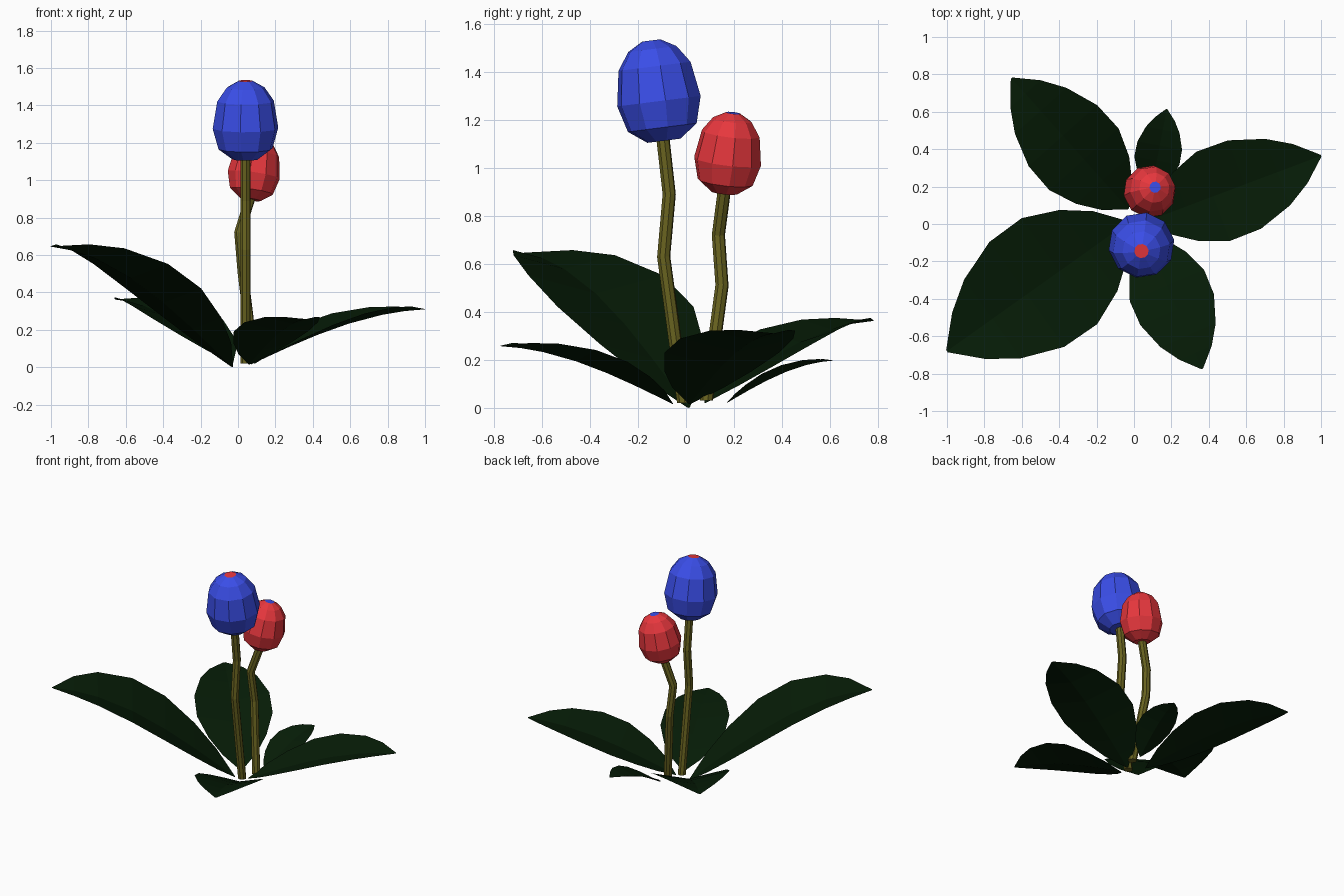
import bpy, math
from mathutils import Vector

if "Cube" in bpy.data.objects:
    bpy.data.objects.remove(bpy.data.objects["Cube"])


def material(name, rgb):
    m = bpy.data.materials.new(name)
    m.diffuse_color = (*rgb, 1)
    m.use_nodes = True
    m.node_tree.nodes["Principled BSDF"].inputs["Base Color"].default_value = m.diffuse_color
    return m


BLUE = material("blue", (0.042, 0.075, 0.8))
RED = material("red", (0.8, 0.038, 0.047))
STEM = material("olive stem", (0.14, 0.125, 0.014))
LEAF = material("dark green", (0.0018, 0.0115, 0.002))


def make(name, verts, faces, mats):
    me = bpy.data.meshes.new(name)
    me.from_pydata(verts, [], faces)
    for m in mats:
        me.materials.append(m)
    ob = bpy.data.objects.new(name, me)
    bpy.context.collection.objects.link(ob)
    return ob


def loft(name, centres, radii, axes, sides, mats):
    """Closed tube through rings; the last face is the top cap."""
    verts, faces = [], []
    for c, r, ax in zip(centres, radii, axes):
        q = Vector((0, 0, 1)).rotation_difference(ax)
        for k in range(sides):
            a = math.tau * (k + 0.25) / sides
            verts.append(c + q @ Vector((r * math.cos(a), r * math.sin(a), 0)))
    for i in range(len(centres) - 1):
        for k in range(sides):
            a, b = i * sides + k, i * sides + (k + 1) % sides
            faces.append((a, b, b + sides, a + sides))
    faces.append(tuple(reversed(range(sides))))
    n = len(verts)
    faces.append(tuple(range(n - sides, n)))
    return make(name, verts, faces, mats)


# Flower buds: lathed profile (radius, height) with a tip of the other colour
BUD = [(0.07, 0), (0.145, 0.055), (0.176, 0.165), (0.152, 0.31),
       (0.102, 0.382), (0.038, 0.418)]


def bud(name, bottom, top, mats):
    bottom, top = Vector(bottom), Vector(top)
    axis = top - bottom
    s = axis.length / 0.42
    ob = loft(name, [bottom + axis * (h / 0.42) for r, h in BUD],
              [r * s for r, h in BUD], [axis] * len(BUD), 10, mats)
    ob.data.polygons[-1].material_index = 1


bud("blue_bud", (0.04, -0.092, 1.113), (0.04, -0.145, 1.533), (BLUE, RED))
bud("red_bud", (0.065, 0.158, 0.897), (0.113, 0.197, 1.23), (RED, BLUE))


# Stems: bent tubes
def stem(name, pts):
    pts = [Vector(p) for p in pts]
    n = len(pts)
    axes = [Vector((0, 0, 1))]
    axes += [pts[min(i + 1, n - 1)] - pts[i - 1] for i in range(1, n)]
    loft(name, pts, [0.028] * n, axes, 8, [STEM])


stem("tall_stem", [(0.04, -0.01, 0.02), (0.04, -0.093, 0.63),
                   (0.04, -0.07, 0.89), (0.04, -0.097, 1.13)])
stem("short_stem", [(0.085, 0.085, 0.03), (0.025, 0.15, 0.51),
                    (0.007, 0.135, 0.72), (0.067, 0.16, 0.91)])

# Leaves: arched midrib with raised edges, (position along leaf, relative width)
OUTLINE = [(0, 0.02), (0.1, 0.44), (0.22, 0.75), (0.38, 0.98), (0.56, 0.97),
           (0.75, 0.73), (0.88, 0.43), (1, 0.02)]


def leaf(name, base, tip, half_width):
    base, tip = Vector(base), Vector(tip)
    run = tip - base
    side = Vector((-run.y, run.x, 0)).normalized()
    verts, faces = [], []
    for t, w in OUTLINE:
        w *= half_width
        mid = base + run * t
        mid.z = base.z + run.z * (0.85 * math.sin(t * math.pi / 2) + 0.15 * t)
        lift = Vector((0, 0, 0.22 * w))
        verts += [mid - side * w + lift, mid, mid + side * w + lift]
    for i in range(len(OUTLINE) - 1):
        for k in (0, 1):
            a = 3 * i + k
            faces.append((a, a + 3, a + 4, a + 1))
    make(name, verts, faces, [LEAF])


leaf("leaf_front_left", (-0.03, 0.01, 0), (-1, -0.68, 0.645), 0.355)
leaf("leaf_back_right", (0.07, 0.015, 0.015), (1, 0.365, 0.31), 0.26)
leaf("leaf_back_left", (-0.03, 0.08, 0.02), (-0.655, 0.78, 0.362), 0.253)
leaf("leaf_front_right", (0.06, -0.055, 0.015), (0.365, -0.775, 0.257), 0.22)
leaf("leaf_back_small", (0.09, 0.17, 0.02), (0.175, 0.615, 0.197), 0.125)
